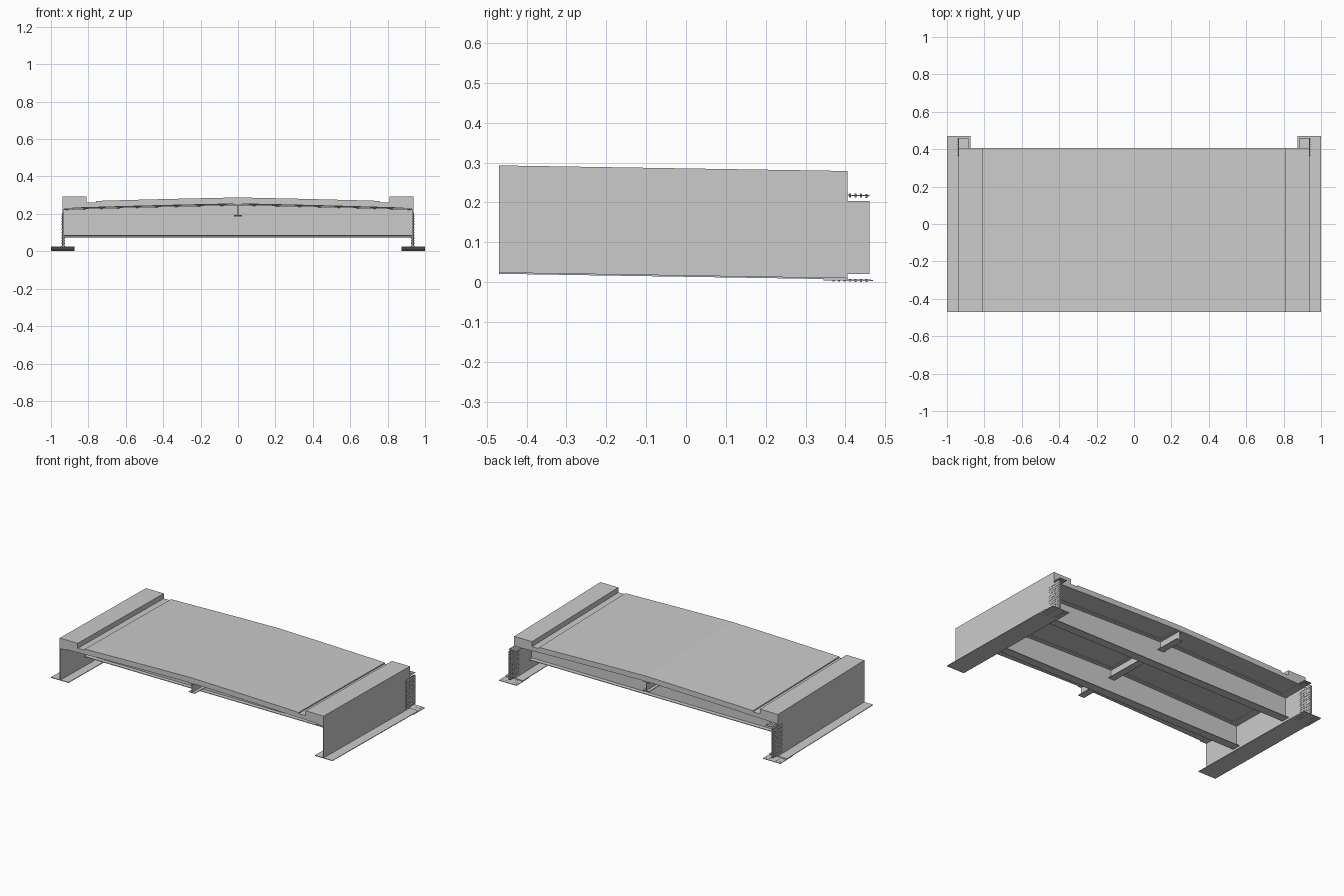
import bpy, bmesh
from mathutils import Matrix, Vector

if "Cube" in bpy.data.objects:
    bpy.data.objects.remove(bpy.data.objects["Cube"])

FRONT, BACK = -0.47, 0.405      # ends of the deck
WEB = 0.9345                    # centre of the main girder webs
FALL = 0.016                    # longitudinal fall of the whole span


def finish(name, bm):
    # apply the longitudinal fall and make an object
    for v in bm.verts:
        v.co.z -= FALL * (v.co.y - FRONT)
    bmesh.ops.recalc_face_normals(bm, faces=bm.faces)
    me = bpy.data.meshes.new(name)
    bm.to_mesh(me)
    bm.free()
    ob = bpy.data.objects.new(name, me)
    bpy.context.collection.objects.link(ob)
    return ob


def extrude(name, profile, y0, y1):
    # prism along y from an xz outline
    bm = bmesh.new()
    a = [bm.verts.new((x, y0, z)) for x, z in profile]
    b = [bm.verts.new((x, y1, z)) for x, z in profile]
    bm.faces.new(a)
    bm.faces.new(b[::-1])
    n = len(a)
    for i in range(n):
        j = (i + 1) % n
        bm.faces.new((a[i], b[i], b[j], a[j]))
    return finish(name, bm)


def box(name, x0, x1, y0, y1, z0, z1):
    x0, x1 = sorted((x0, x1))
    return extrude(name, [(x0, z0), (x1, z0), (x1, z1), (x0, z1)], y0, y1)


def bolts(name, points, axis, length, radius=0.0028):
    # hexagonal bolts going right through the plates
    bm = bmesh.new()
    rot = Vector((0, 0, 1)).rotation_difference(Vector(axis)).to_matrix().to_4x4()
    for p in points:
        bmesh.ops.create_cone(bm, cap_ends=True, segments=6, radius1=radius,
                              radius2=radius, depth=length,
                              matrix=Matrix.Translation(p) @ rot)
    return finish(name, bm)


def crown(x, z):
    # cambered cross section height
    return z + 0.024 * (1 - abs(x) / 0.9375) * (1 + 0.25 * abs(x))


def band(xs, low, high):
    return [(x, crown(x, low)) for x in xs] + [(x, crown(x, high)) for x in reversed(xs)]


# deck slab and road surface
wide = [-0.9375, -0.6, -0.3, 0, 0.3, 0.6, 0.9375]
road = [-0.76, -0.6, -0.3, 0, 0.3, 0.6, 0.76]
extrude("deck_slab", band(wide, 0.230, 0.257), FRONT, BACK)
extrude("road_surface", band(road, 0.250, 0.264), FRONT, BACK)

# cross beams with cambered top flange
beams = (-0.202, 0.235)
for i, y in enumerate(beams):
    inner = [-0.933] + wide[1:-1] + [0.933]
    web = [(-0.933, 0.088), (0.933, 0.088)] + [(x, crown(x, 0.229)) for x in reversed(inner)]
    extrude(f"cross_beam_web_{i}", web, y - 0.002, y + 0.002)
    box(f"cross_beam_bottom_flange_{i}", -0.933, 0.933, y - 0.028, y + 0.028, 0.086, 0.090)
    extrude(f"cross_beam_top_flange_{i}", band(inner, 0.2255, 0.2302), y - 0.028, y + 0.028)

# central stringer, broken at each cross beam
ends = [FRONT, *beams, BACK]
for i in range(3):
    y0, y1 = ends[i], ends[i + 1]
    box(f"stringer_web_{i}", -0.002, 0.002, y0, y1, 0.194, 0.252)
    box(f"stringer_bottom_flange_{i}", -0.022, 0.022, y0, y1, 0.191, 0.195)
    box(f"stringer_top_flange_{i}", -0.022, 0.022, y0, y1, 0.2485, 0.2525)

# both sides: kerb, main girder and splice at the back end
for s, side in ((-1, "left"), (1, "right")):
    extrude(f"{side}_kerb", [(s * 0.9375, 0.25), (s * 0.81, 0.25),
                             (s * 0.81, 0.293), (s * 0.9375, 0.293)], FRONT, BACK)
    box(f"{side}_girder_web", s * (WEB - 0.003), s * (WEB + 0.003), FRONT, BACK, 0.023, 0.231)
    box(f"{side}_girder_bottom_flange", s * 0.875, s, FRONT, BACK, 0.021, 0.025)
    box(f"{side}_girder_top_flange", s * 0.885, s * 0.9375, FRONT, BACK, 0.2265, 0.2305)

    # splice plates
    for k, off in (("inner", -0.0045), ("outer", 0.0045)):
        c = WEB + off
        box(f"{side}_{k}_web_splice", s * (c - 0.0015), s * (c + 0.0015), 0.36, 0.46, 0.035, 0.218)
    box(f"{side}_bottom_splice", s * 0.875, s, 0.345, 0.47, 0.0175, 0.021)
    box(f"{side}_top_splice", s * 0.885, s * 0.9375, 0.35, 0.46, 0.2305, 0.2335)

    # bolt grids
    cols = [0.370 + 0.0138 * i for i in range(7)]
    bolts(f"{side}_web_bolts",
          [(s * WEB, y, 0.043 + 0.0145 * r) for y in cols for r in range(12)],
          (1, 0, 0), 0.018)
    bolts(f"{side}_bottom_bolts",
          [(s * x, y, 0.0187) for y in cols for x in (0.89, 0.91, 0.96, 0.985)],
          (0, 0, 1), 0.007)
    bolts(f"{side}_top_bolts",
          [(s * x, y, 0.2315) for y in cols for x in (0.897, 0.912, 0.927)],
          (0, 0, 1), 0.010)
